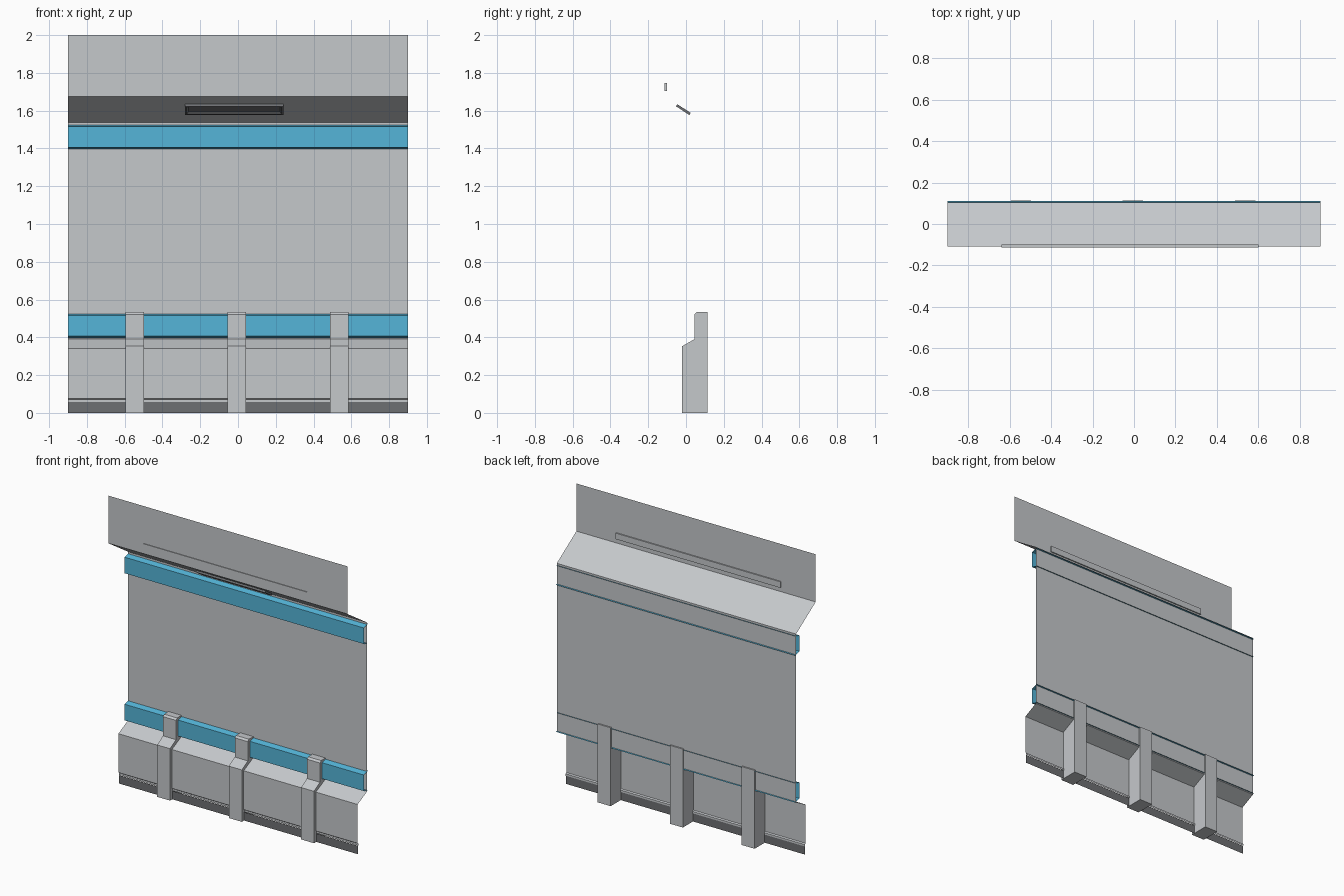
import bpy, bmesh
from mathutils import Vector

if "Cube" in bpy.data.objects:
    bpy.data.objects.remove(bpy.data.objects["Cube"])

HALF = 0.9      # half width of the facade
WALL_Y = 0.103  # plane of the main wall


def material(name, rgb):
    m = bpy.data.materials.new(name)
    m.diffuse_color = (*rgb, 1)
    m.use_nodes = True
    m.node_tree.nodes["Principled BSDF"].inputs["Base Color"].default_value = m.diffuse_color
    return m


GREY = material("light grey", (0.56, 0.58, 0.60))
BLUE = material("sky blue", (0.09, 0.46, 0.69))
DARK = material("dark grey", (0.155, 0.16, 0.17))


def finish(name, bm, mat):
    mesh = bpy.data.meshes.new(name)
    bm.to_mesh(mesh)
    bm.free()
    mesh.materials.append(mat)
    obj = bpy.data.objects.new(name, mesh)
    bpy.context.collection.objects.link(obj)
    return obj


def sheet(name, profile, mat, x0=-HALF, x1=HALF):
    """Open folded sheet: a (y, z) profile, bottom to top, swept along x."""
    bm = bmesh.new()
    rows = [[bm.verts.new((x, y, z)) for x in (x0, x1)] for y, z in profile]
    for a, b in zip(rows, rows[1:]):
        bm.faces.new((a[0], a[1], b[1], b[0]))
    return finish(name, bm, mat)


def solid(name, profile, mat, x0, x1, inset_dir=None):
    """Closed (y, z) outline extruded along x, with an optional recessed side."""
    bm = bmesh.new()
    face = bm.faces.new([bm.verts.new((x0, y, z)) for y, z in profile])
    out = bmesh.ops.extrude_face_region(bm, geom=[face])["geom"]
    bmesh.ops.translate(bm, vec=(x1 - x0, 0, 0),
                        verts=[v for v in out if isinstance(v, bmesh.types.BMVert)])
    bmesh.ops.recalc_face_normals(bm, faces=bm.faces)
    if inset_dir:
        side = max(bm.faces, key=lambda f: f.normal.dot(inset_dir))
        bmesh.ops.inset_region(bm, faces=[side], thickness=0.012)
        bmesh.ops.inset_region(bm, faces=[side], thickness=0.012, depth=-0.007)
    return finish(name, bm, mat)


# Main wall
sheet("main_wall", [(WALL_Y, 0.39), (WALL_Y, 1.538)], GREY)

# Canopy: sloping soffit and upright fascia
LOW, HIGH = Vector((WALL_Y, 1.538)), Vector((-0.108, 1.676))
sheet("canopy_soffit", [LOW, HIGH], GREY)
sheet("canopy_fascia", [HIGH, (-0.108, 2.0)], GREY)

# Blue channel bands, their flanges just piercing the wall
for name, z in (("lower_band", 0.395), ("upper_band", 1.395)):
    sheet(name, [(0.112, z), (0.066, z + 0.011), (0.066, z + 0.12), (0.112, z + 0.132)], BLUE)

# Lower panel with sloping top, small lip and dark kick plate
sheet("lower_panel", [(0.008, 0.057), (0.008, 0.07), (0.0, 0.076),
                      (0.0, 0.34), (WALL_Y, 0.39)], GREY)
sheet("kick_plate", [(0.004, 0.0), (0.004, 0.057)], DARK)

# Stepped ribs
RIB = [(-0.02, 0), (0.1125, 0), (0.1125, 0.533), (0.056, 0.533),
       (0.044, 0.521), (0.044, 0.39), (-0.02, 0.353)]
for name, x in (("left_rib", -0.546), ("middle_rib", -0.006), ("right_rib", 0.537)):
    solid(name, RIB, GREY, x - 0.049, x + 0.049)

# Sign strip on the fascia
solid("fascia_strip", [(-0.1125, 1.705), (-0.1, 1.705), (-0.1, 1.746), (-0.1125, 1.746)],
      GREY, -0.64, 0.60)

# Recessed lamp hung under the soffit
along = (HIGH - LOW).normalized()
down = Vector((-along.y, along.x))
mid = LOW + along * 0.135 + down * 0.001
lamp = [mid - along * 0.042, mid + along * 0.042,
        mid + along * 0.042 + down * 0.013, mid - along * 0.042 + down * 0.013]
solid("soffit_lamp", lamp, DARK, -0.28, 0.24, Vector((0, down.x, down.y)))
